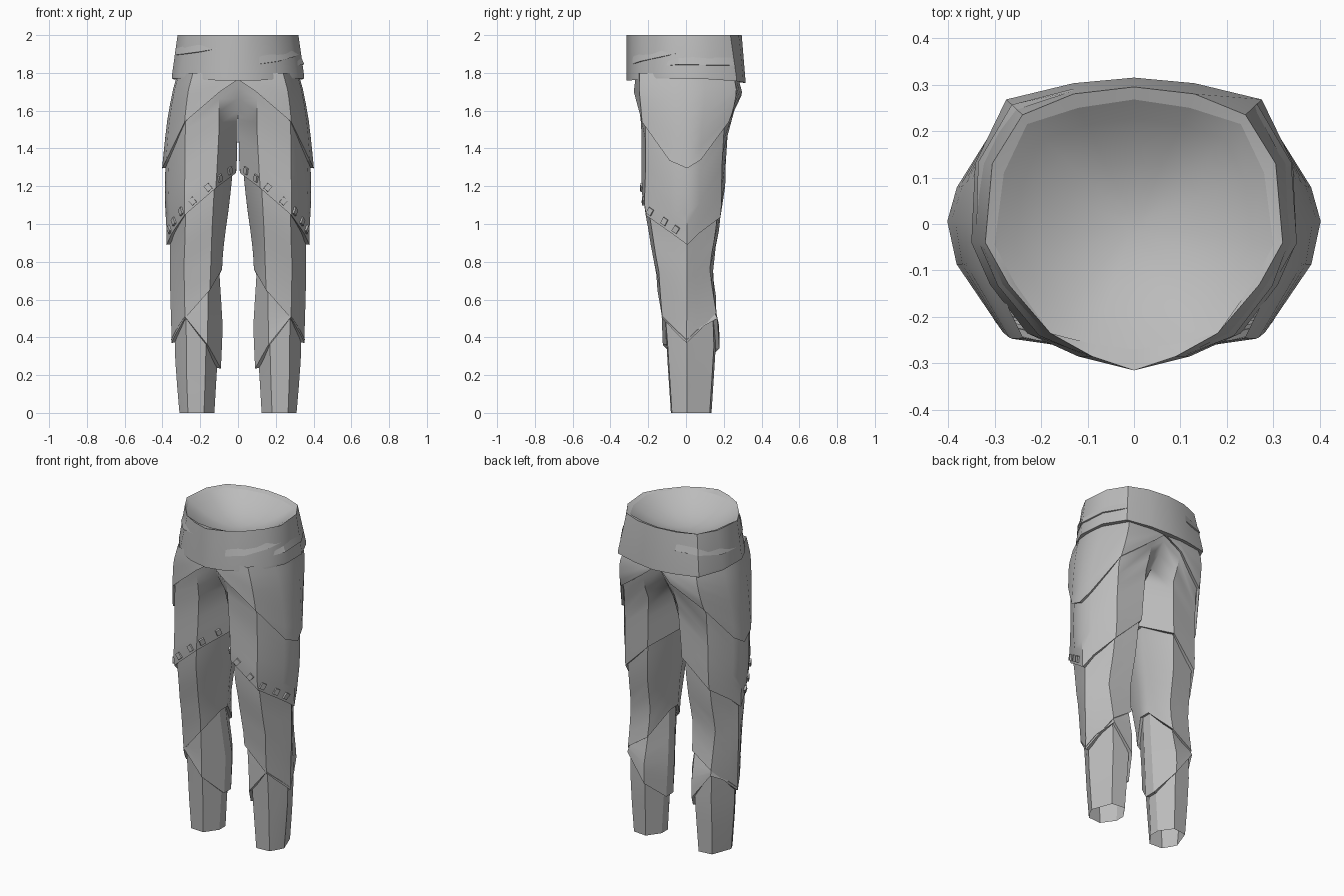
import bpy, bmesh, math
from mathutils import Vector, Matrix

if "Cube" in bpy.data.objects:
    bpy.data.objects.remove(bpy.data.objects["Cube"])

mat = bpy.data.materials.new("grey cloth")
mat.diffuse_color = (0.5, 0.5, 0.5, 1)
mat.use_nodes = True
mat.node_tree.nodes["Principled BSDF"].inputs["Base Color"].default_value = mat.diffuse_color

# Leg sections: z, x outer, x front outer, x front inner, x inner, y front, y back, inner half depth
ROWS = [
    (1.80, .325, .24, .10, 0, -.27, .275, .27),
    (1.70, .350, .265, .10, 0, -.265, .288, .24),
    (1.60, .365, .275, .10, 0, -.247, .26, .15),
    (1.52, .375, .28, .10, .006, -.235, .222, .07),
    (1.30, .390, .28, .115, .020, -.225, .20, .05),
    (1.10, .382, .28, .13, .048, -.225, .19, .04),
    (0.95, .366, .28, .14, .075, -.192, .17, .03),
    (0.85, .362, .283, .145, .09, -.175, .145, .03),
    (0.76, .360, .285, .15, .098, -.150, .13, .03),
    (0.66, .356, .28, .155, .092, -.14, .14, .03),
    (0.45, .342, .275, .165, .088, -.115, .17, .03),
    (0.25, .335, .275, .17, .105, -.10, .155, .03),
    (0.00, .31, .265, .18, .125, -.08, .135, .03),
]


def section(z):
    """Nine points round one leg, clockwise from the outer ridge."""
    z = min(max(z, 0), 1.8)
    for a, b in zip(ROWS, ROWS[1:]):
        if z >= b[0]:
            t = (a[0] - z) / (a[0] - b[0])
            xo, xfo, xfi, xi, yf, yb, w = [p + (q - p) * t for p, q in zip(a[1:], b[1:])]
            break
    bulge = .022 * min(max((z - .9) / .3, 0), 1)
    cy = (yf + yb) / 2
    xs = xo + (xfo - xo) * .36 + bulge
    return [(xo, .005), (xs, yf * .36), (xfo, yf * .93), (xfi, yf), (xi, cy - w),
            (xi, cy + w), (xfi, yb), (xfo, yb * .93), (xs, yb * .36)]


def point(k, z, off):
    pts = section(z)
    c = Vector((sum(p[0] for p in pts) / 9, sum(p[1] for p in pts) / 9))
    p = Vector(pts[k])
    q = p + (p - c).normalized() * off
    return Vector((0 if p.x < .003 else max(q.x, .002), q.y, z))


def finish(name, bm, mirror=True, angle=30):
    me = bpy.data.meshes.new(name)
    bmesh.ops.remove_doubles(bm, verts=bm.verts, dist=.0005)
    bm.to_mesh(me)
    bm.free()
    ob = bpy.data.objects.new(name, me)
    bpy.context.collection.objects.link(ob)
    me.materials.append(mat)
    bpy.ops.object.select_all(action='DESELECT')
    ob.select_set(True)
    bpy.context.view_layer.objects.active = ob
    bpy.ops.object.shade_smooth_by_angle(angle=math.radians(angle))
    if mirror:
        ob.modifiers.new("Mirror", 'MIRROR')
    return ob


def skin(bm, rings):
    """Quads between closed rings, leaving the middle plane open."""
    vr = [[bm.verts.new(p) for p in r] for r in rings]
    n = len(vr[0])
    for a, b in zip(vr, vr[1:]):
        for k in range(n):
            j = (k + 1) % n
            f = [a[k], a[j], b[j], b[k]]
            if any(abs(v.co.x) > .002 for v in f):
                bm.faces.new(f)
    return vr


def layer(name, top, hem, flare, steps, lip=True):
    """One overlapping cloth layer from the hem above down to its own hem."""
    rings = []
    for i in range(steps + 1):
        t = i / steps
        rings.append([point(k, top[k] + (hem[k] - top[k]) * t, -.006 + (flare + .006) * t)
                      for k in range(9)])
    if lip:
        rings.append([point(k, hem[k] + .004, -.014) for k in range(9)])
    bm = bmesh.new()
    skin(bm, rings)
    return finish(name, bm)


HIP = [1.295, 1.335, 1.54, 1.70, 1.765, 1.76, 1.68, 1.54, 1.34]
THIGH = [.89, .95, 1.045, 1.19, 1.27, 1.28, 1.2, 1.035, .95]
KNEE = [.37, .42, .50, .65, .76, .76, .62, .53, .43]
CALF = [.385, .435, .51, .36, .235, .235, .34, .50, .445]
up = lambda hem: [z + .03 for z in hem]

layer("hip_panels", [1.80] * 9, HIP, .012, 6)
layer("thigh_panels", up(HIP), THIGH, .014, 8)
layer("knee_panels", up(THIGH), KNEE, .014, 7)
layer("calf_panels", up(KNEE), CALF, .016, 5)
layer("shins", up(CALF), [0] * 9, 0, 3, lip=False)

# Square studs along the front of the thigh hem
bm = bmesh.new()
for a, b, t in [(4, 3, .35), (4, 3, .85), (3, 2, .25), (3, 2, .75), (2, 1, .2), (2, 1, .75), (1, 0, .3)]:
    pa, pb = (point(k, THIGH[k] + .04, .01) for k in (a, b))
    ua = point(a, THIGH[a] + .09, .01)
    d = (pb - pa).normalized()
    n = (ua - pa).cross(d).normalized()
    if n.dot(pa.lerp(pb, t) - Vector((.22, 0, pa.z))) < 0:
        n = -n
    m = Matrix((d, n.cross(d), n)).transposed().to_4x4()
    m.translation = pa.lerp(pb, t)
    bmesh.ops.create_cube(bm, size=1, matrix=m @ Matrix.Diagonal((.03, .036, .024, 1)))
finish("hem_studs", bm)

# Waistband: half outlines from the front middle to the back middle
TOP = [(0, -.315), (.09, -.285), (.18, -.235), (.27, -.13), (.32, -.04), (.305, .13), (.24, .235), (.13, .28), (0, .295)]
LOW = [(0, -.315), (.12, -.285), (.23, -.235), (.31, -.13), (.350, -.04), (.342, .13), (.275, .268), (.13, .303), (0, .315)]
INN = [(0, -.27), (.09, -.258), (.18, -.235), (.255, -.13), (.30, -.045), (.28, .11), (.23, .215), (.12, .25), (0, .268)]
HEMZ = [1.775, 1.775, 1.78, 1.785, 1.785, 1.78, 1.77, 1.765, 1.76]


def outline(half, z, scale=1):
    r = [Vector((x * scale, y * scale, z[i] if isinstance(z, list) else z)) for i, (x, y) in enumerate(half)]
    return [Vector((-p.x, p.y, p.z)) for p in r] + r[7:0:-1]


def band_point(i, z, off):
    """Point on the outside of the band at outline index i, pushed out by off."""
    p = Vector(TOP[i]).lerp(Vector(LOW[i]), (2 - z) / .225)
    p += p.normalized() * off
    return Vector((p.x, p.y, z))


bm = bmesh.new()
skin(bm, [outline(INN, 1.99), outline(TOP, 2.0), outline(LOW, HEMZ),
          outline(LOW, [z - .014 for z in HEMZ]), outline(LOW, [z - .008 for z in HEMZ], .86)])
bmesh.ops.recalc_face_normals(bm, faces=bm.faces)
finish("waistband", bm, False, 40)

# Shallow rounded inside of the waist
bm = bmesh.new()
vr = skin(bm, [outline(INN, 1.99 - .11 * (1 - s * s), s) for s in (1, .85, .7, .5, .3, .1)])
bm.faces.new(vr[-1])
bmesh.ops.recalc_face_normals(bm, faces=bm.faces)
if sum(f.normal.z for f in bm.faces) < 0:
    bmesh.ops.reverse_faces(bm, faces=bm.faces)
finish("waist_lining", bm, False, 60)

# Tapered wrap folds following the band: side, then (outline index, height, thickness)
bm = bmesh.new()
for side, run in [(1, [(1, 1.847, 0), (2, 1.862, .007), (3, 1.885, .008), (4, 1.905, 0)]),
                  (1, [(3, 1.835, 0), (4, 1.845, .010), (5, 1.842, .008), (6, 1.84, 0)]),
                  (-1, [(1, 1.93, 0), (2, 1.912, .007), (3, 1.90, .006), (4, 1.895, 0)]),
                  (-1, [(4, 1.85, 0), (5, 1.86, .008), (6, 1.88, .006), (7, 1.89, 0)])]:
    rows = []
    for i, z, e in run:
        ps = [band_point(i, z + .04, -.001), band_point(i, z, e), band_point(i, z - .003, -.004)]
        rows.append([bm.verts.new((p.x * side, p.y, p.z)) for p in ps])
    for a, b in zip(rows, rows[1:]):
        for k in range(2):
            f = [a[k], a[k + 1], b[k + 1], b[k]]
            bm.faces.new(f if side > 0 else f[::-1])
finish("wrap_folds", bm, False)
